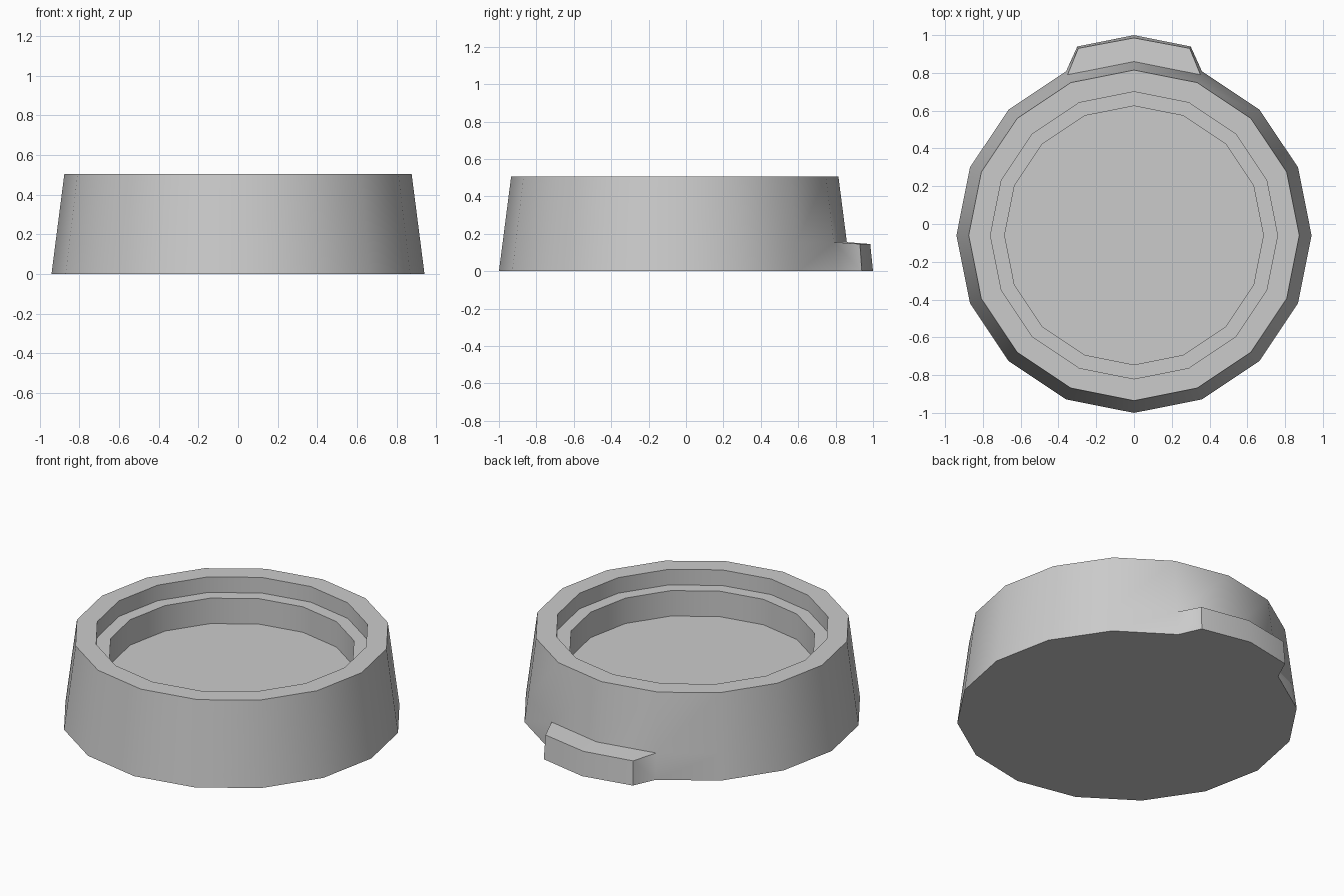
import bpy, bmesh
from math import sin, cos, pi, radians

if "Cube" in bpy.data.objects:
    bpy.data.objects.remove(bpy.data.objects["Cube"])

SIDES, CENTRE_Y = 16, -0.06
# Revolved profile (radius, z): outer wall, rim, ledge, recessed floor
PROFILE = [(0.94, 0.0), (0.92, 0.155), (0.875, 0.505),
           (0.76, 0.505), (0.76, 0.41), (0.685, 0.41), (0.685, 0.255)]

bm = bmesh.new()
rings = [[bm.verts.new((r * cos(2 * pi * i / SIDES),
                        CENTRE_Y + r * sin(2 * pi * i / SIDES), z))
          for i in range(SIDES)] for r, z in PROFILE]

# Walls between consecutive rings; the two rear lower panels become the tab
tab_faces = []
for k, (lo, hi) in enumerate(zip(rings, rings[1:])):
    for i in range(SIDES):
        j = (i + 1) % SIDES
        face = bm.faces.new((lo[i], lo[j], hi[j], hi[i]))
        if k == 0 and i in (3, 4):
            tab_faces.append(face)

# Recessed floor
bm.faces.new(rings[-1])

# Thumb tab pulled out of the rear panels
new = bmesh.ops.extrude_face_region(bm, geom=tab_faces)["geom"]
bmesh.ops.delete(bm, geom=tab_faces, context='FACES_ONLY')
tab_tip = {}
for v in (g for g in new if isinstance(g, bmesh.types.BMVert)):
    top = v.co.z > 0.1
    side = 0 if abs(v.co.x) < 0.01 else (1 if v.co.x > 0 else -1)
    x, y = (0.295, 0.93) if top else (0.30, 0.94)
    if side == 0:
        y = 0.985 if top else 1.0
    v.co = (x * side, y, 0.145 if top else 0.0)
    if not top:
        tab_tip[side] = v

# Underside: replace the tab's own bottom strips with one flat face
strips = [f for f in bm.faces if all(abs(v.co.z) < 1e-4 for v in f.verts)]
bmesh.ops.delete(bm, geom=strips, context='FACES_ONLY')
base = rings[0]
loop = base[:4] + [tab_tip[1], tab_tip[0], tab_tip[-1]] + base[5:]
bm.faces.new(loop[::-1])
# Drop the unused edges left under the tab
loose = [e for e in bm.edges if not e.link_faces]
bmesh.ops.delete(bm, geom=loose, context='EDGES')
bmesh.ops.delete(bm, geom=[v for v in bm.verts if not v.link_edges], context='VERTS')
bmesh.ops.recalc_face_normals(bm, faces=bm.faces)

mesh = bpy.data.meshes.new("round_base")
bm.to_mesh(mesh)
bm.free()
obj = bpy.data.objects.new("round_base", mesh)
bpy.context.collection.objects.link(obj)
bpy.context.view_layer.objects.active = obj
obj.select_set(True)
bpy.ops.object.shade_smooth_by_angle(angle=radians(40))
